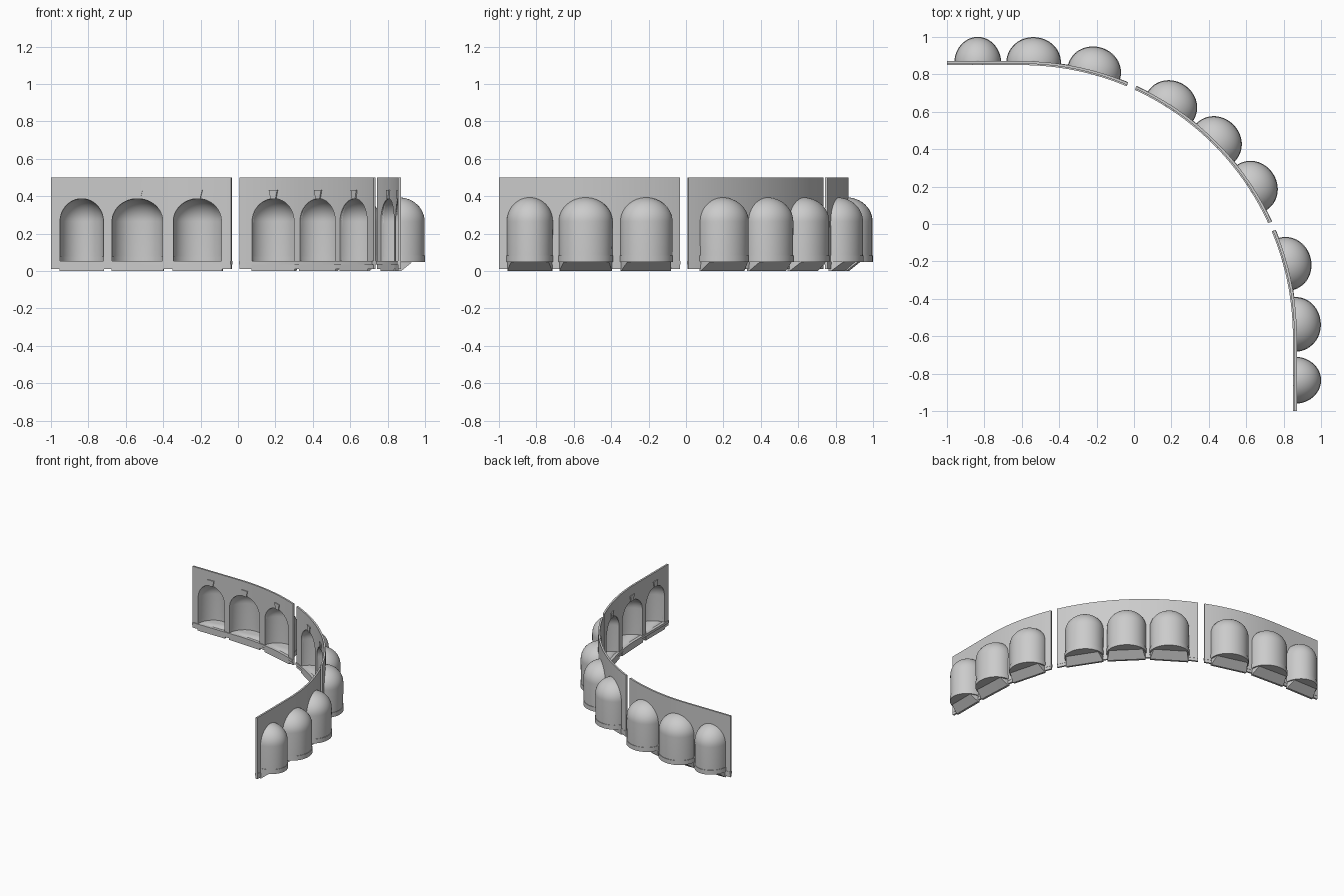
import bpy, bmesh
from math import sin, cos, pi, radians, sqrt
from mathutils import Vector

if "Cube" in bpy.data.objects:
    bpy.data.objects.remove(bpy.data.objects["Cube"])

stone = bpy.data.materials.new("grey_stone")
stone.use_nodes = True
stone.diffuse_color = (0.6, 0.6, 0.6, 1)
stone.node_tree.nodes["Principled BSDF"].inputs["Base Color"].default_value = (0.6, 0.6, 0.6, 1)

R = 1.46                 # radius of the curved run
ARC = R * pi / 2         # length of the quarter circle
CENTRE = Vector((-0.6, -0.6, 0))
TOP, SPRING, RISE, FLOOR = 0.5, 0.265, 0.125, 0.05
DEPTH = 0.134


def place(s, d, z):
    """Distance s along the wall, d outward, z up; straight ends, curved middle."""
    t = min(max(s, 0), ARC) / R
    over = s - t * R
    normal = Vector((sin(t), cos(t), 0))
    along = Vector((cos(t), -sin(t), 0))
    return CENTRE + normal * (R + d) + along * over + Vector((0, 0, z))


def finish(bm, name):
    bmesh.ops.recalc_face_normals(bm, faces=bm.faces[:])
    mesh = bpy.data.meshes.new(name)
    bm.to_mesh(mesh)
    bm.free()
    mesh.materials.append(stone)
    mesh.shade_smooth()
    mesh.set_sharp_from_angle(angle=radians(35))
    obj = bpy.data.objects.new(name, mesh)
    bpy.context.collection.objects.link(obj)
    return obj


def slab(bm, columns, d0, d1):
    """Closed slab following the wall; columns are (s, low z, high z)."""
    rings = [[bm.verts.new(place(s, d, z)) for d, z in
              ((d0, lo), (d1, lo), (d1, hi), (d0, hi))] for s, lo, hi in columns]
    for a, b in zip(rings, rings[1:]):
        for i in range(4):
            j = (i + 1) % 4
            bm.faces.new((a[i], a[j], b[j], b[i]))
    bm.faces.new(rings[0])
    bm.faces.new(rings[-1])


def spread(a, b, n):
    return [a + (b - a) * i / n for i in range(n + 1)]


def block(name, points):
    """Convex block from (s, d, z) corners."""
    bm = bmesh.new()
    for p in points:
        bm.verts.new(place(*p))
    bmesh.ops.convex_hull(bm, input=bm.verts[:])
    return finish(bm, name)


def wall(name, start, end, niches):
    bm = bmesh.new()
    cursor = start
    for c, half in niches:
        w = half - 0.004
        # solid pier, then the masonry above the arch
        slab(bm, [(s, 0.012, TOP) for s in spread(cursor, c - w, 4)], -0.004, 0.01)
        arch = [(c - w * cos(a), SPRING + (RISE - 0.003) * sin(a), TOP)
                for a in spread(0, pi, 28)]
        slab(bm, arch, -0.004, 0.01)
        slab(bm, [(s, 0.012, FLOOR) for s in spread(c - w, c + w, 8)], -0.004, 0.01)
        cursor = c + w
    slab(bm, [(s, 0.012, TOP) for s in spread(cursor, end, 4)], -0.004, 0.01)
    finish(bm, name)
    # projecting sill along the foot
    bm = bmesh.new()
    slab(bm, [(s, 0.035, 0.055) for s in spread(start, end, 30)], -0.011, 0.012)
    finish(bm, name + "_sill")


def niche(name, c, half):
    # half-round shell with quarter dome, thicker band at the foot
    rows = [(1.025, FLOOR), (1.025, 0.08), (1.0, 0.08), (1.0, SPRING)]
    rows += [(cos(a), SPRING + RISE * sin(a)) for a in spread(0, pi / 2, 12)[1:-1]]
    bm = bmesh.new()
    rings = [[bm.verts.new(place(c - half * k * cos(a), DEPTH * k * sin(a), z))
              for a in spread(0, pi, 28)] for k, z in rows]
    for lo, hi in zip(rings, rings[1:]):
        for i in range(len(lo) - 1):
            bm.faces.new((lo[i], lo[i + 1], hi[i + 1], hi[i]))
    apex = bm.verts.new(place(c, 0, SPRING + RISE))
    for p, q in zip(rings[-1], rings[-1][1:]):
        bm.faces.new((p, q, apex))
    bm.faces.new(rings[0])
    shell = finish(bm, name)
    mod = shell.modifiers.new("thickness", "SOLIDIFY")
    mod.thickness = 0.007
    mod.offset = 0
    # wedge-shaped footing below the floor
    block(name + "_footing", [(c + side * half * k, d, z) for side in (-1, 1) for k, d, z in
                              ((1, -0.005, 0), (1, 0.011, 0), (1, -0.005, 0.047),
                               (1, 0.011, 0.047), (0.84, 0.07, 0.047))])
    # flared keystone over the arch
    block(name + "_keystone", [(c + side * w, d, z) for side in (-1, 1) for d in (-0.011, 0.002)
                               for w, z in ((0.016, 0.386), (0.027, 0.432))])


def mirrored(items):
    return [(ARC - c, half) for c, half in reversed(items)]


# two end walls that mirror each other, and the middle wall
end_niches = [(-0.235, 0.12), (0.063, 0.14), (0.39, 0.138)]
mid_niches = [(0.838, 0.138), (ARC / 2, 0.138), (ARC - 0.838, 0.138)]
sections = [
    ("right_wall", -0.4, 0.58, end_niches),
    ("middle_wall", 0.628, ARC - 0.628, mid_niches),
    ("left_wall", ARC - 0.58, ARC + 0.4, mirrored(end_niches)),
]
for name, start, end, niches in sections:
    wall(name, start, end, niches)
    for i, (c, half) in enumerate(niches):
        niche(f"{name}_niche_{i + 1}", c, half)
